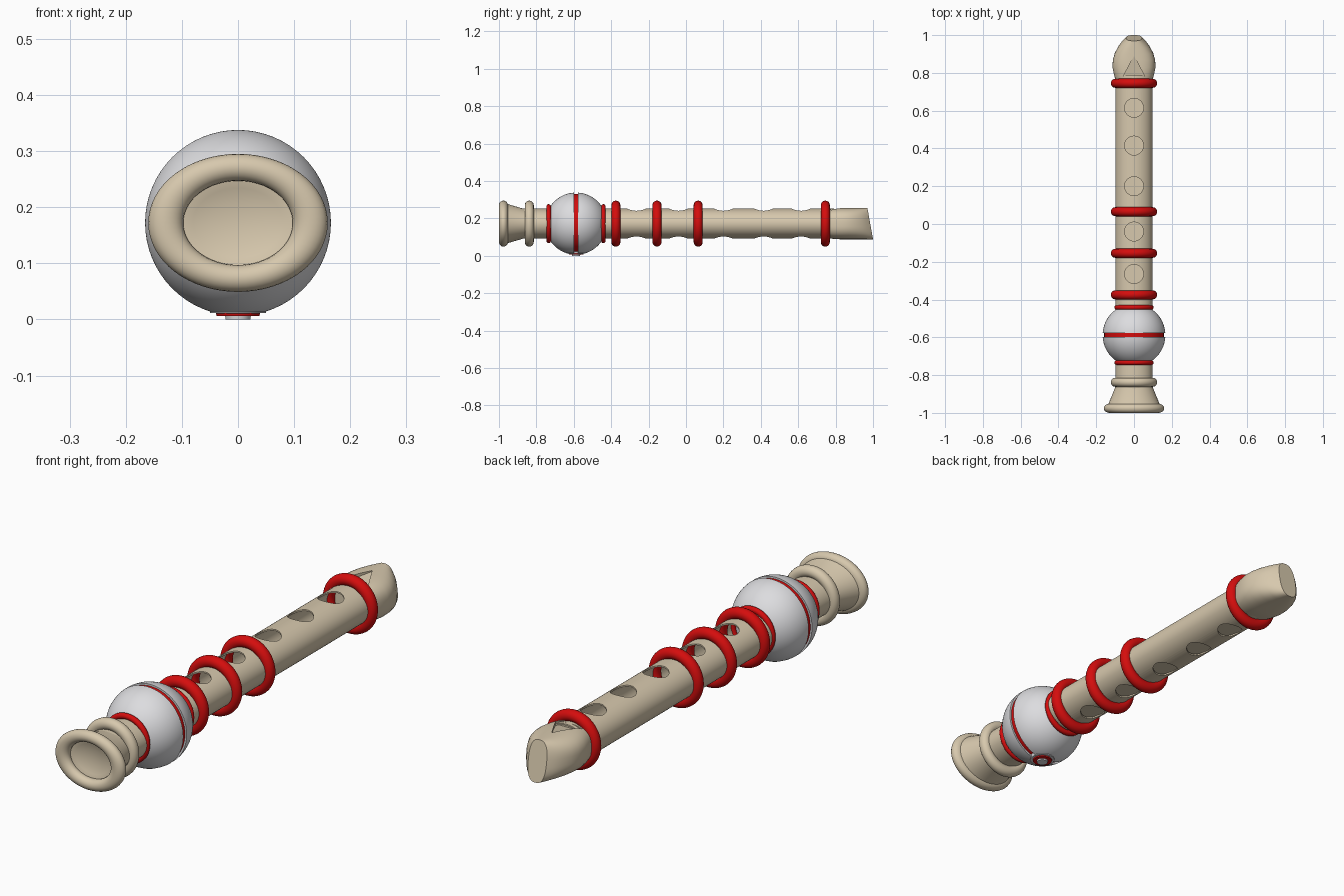
import bpy, bmesh, math
from mathutils import Matrix

if "Cube" in bpy.data.objects:
    bpy.data.objects.remove(bpy.data.objects["Cube"])

MID = 0.172      # height of the long axis
SIDES = 64


def material(name, rgb):
    m = bpy.data.materials.new(name)
    m.use_nodes = True
    m.diffuse_color = (*rgb, 1)
    m.node_tree.nodes["Principled BSDF"].inputs["Base Color"].default_value = (*rgb, 1)
    return m


BEIGE = material("beige wood", (0.68, 0.58, 0.42))
GREY = material("light grey", (0.72, 0.72, 0.74))
RED = material("red", (0.66, 0.004, 0.004))


def smooth(ob, angle=35):
    bpy.ops.object.select_all(action='DESELECT')
    ob.select_set(True)
    bpy.context.view_layer.objects.active = ob
    bpy.ops.object.shade_smooth_by_angle(angle=math.radians(angle))


def add_object(name, bm, mat):
    bmesh.ops.recalc_face_normals(bm, faces=bm.faces)
    me = bpy.data.meshes.new(name)
    bm.to_mesh(me)
    bm.free()
    me.materials.append(mat)
    ob = bpy.data.objects.new(name, me)
    bpy.context.collection.objects.link(ob)
    return ob


def loft(name, sections, mat, closed=False, power=1.0, slant=0.0):
    """Skin ellipses (y, half width, half height) along y."""
    bm = bmesh.new()
    rings = []
    for y, rx, rz in sections:
        ring = []
        for i in range(SIDES):
            a = math.tau * i / SIDES
            c, s = math.cos(a), math.sin(a)
            x = rx * math.copysign(abs(c) ** power, c)
            z = rz * math.copysign(abs(s) ** power, s)
            ring.append(bm.verts.new((x, y - slant * (z + rz) * max(0, y - 0.85), MID + z)))
        rings.append(ring)
    pairs = list(zip(rings, rings[1:]))
    if closed:
        pairs.append((rings[-1], rings[0]))
    else:
        bm.faces.new(rings[0])
        bm.faces.new(rings[-1])
    for a, b in pairs:
        for i in range(SIDES):
            j = (i + 1) % SIDES
            bm.faces.new((a[i], a[j], b[j], b[i]))
    ob = add_object(name, bm, mat)
    smooth(ob)
    return ob


def ring(name, y, mat, major=0.099, minor=0.024, widen=1.0):
    bpy.ops.mesh.primitive_torus_add(
        major_segments=64, minor_segments=20, major_radius=major, minor_radius=minor,
        location=(0, y, MID), rotation=(math.pi / 2, 0, 0))
    ob = bpy.context.object
    ob.name = name
    ob.scale.x = widen
    ob.data.materials.append(mat)
    smooth(ob)
    return ob


def cut(ob, cutter):
    mod = ob.modifiers.new("cut", 'BOOLEAN')
    mod.operation = 'DIFFERENCE'
    mod.solver = 'EXACT'
    mod.object = cutter
    bpy.context.view_layer.objects.active = ob
    bpy.ops.object.modifier_apply(modifier=mod.name)
    bpy.data.objects.remove(cutter)
    smooth(ob)


# Hollow oval tube with finger holes
tube = loft("tube", [(-0.87, 0.098, 0.08), (0.79, 0.098, 0.08),
                     (0.79, 0.092, 0.074), (-0.87, 0.092, 0.074)], BEIGE, closed=True)
bm = bmesh.new()
for y in (0.615, 0.415, 0.2, -0.04, -0.265):
    bmesh.ops.create_cone(bm, cap_ends=True, segments=40, radius1=0.05, radius2=0.05,
                          depth=0.4, matrix=Matrix.Translation((0, y, MID)))
cut(tube, add_object("hole_cutter", bm, BEIGE))

# Floor behind the lower holes
bm = bmesh.new()
bmesh.ops.create_cube(bm, size=1, matrix=Matrix.Translation((0, 0.18, 0.11))
                      @ Matrix.Diagonal((0.11, 1.05, 0.004, 1)))
add_object("tube_floor", bm, BEIGE)

# Rings along the tube
for i, y in enumerate((-0.375, -0.155, 0.065, 0.745)):
    ring(f"red_ring_{i + 1}", y, RED)

# Flared foot with a dished end
ring("foot_collar", -0.838, BEIGE)
ring("foot_rim", -0.976, BEIGE, widen=1.3)
loft("foot_flare", [(-0.84, 0.096, 0.078), (-0.87, 0.102, 0.08), (-0.972, 0.143, 0.11),
                    (-0.972, 0.11, 0.085), (-0.963, 0.08, 0.062),
                    (-0.957, 0.05, 0.038), (-0.954, 0.015, 0.012)], BEIGE)

# Ball in two halves with a red band in the groove
BALL_Y, BALL_R = -0.588, 0.166
for side, name in ((-1, "ball_front"), (1, "ball_back")):
    half = []
    for k in range(15):
        d = 0.011 + (0.142 - 0.011) * k / 14
        r = math.sqrt(BALL_R ** 2 - d ** 2)
        half.append((BALL_Y + side * d, r, r))
    loft(name, half, GREY)
    ring(name + "_trim", BALL_Y + side * 0.146, RED, major=0.092, minor=0.012)
loft("ball_band", [(BALL_Y - 0.012, 0.158, 0.158), (BALL_Y + 0.012, 0.158, 0.158)], RED)

# Button under the ball
for name, mat, r, low in (("button_seat", GREY, 0.058, 0.011),
                          ("button_surround", RED, 0.045, 0.006),
                          ("button", GREY, 0.026, 0.0)):
    bm = bmesh.new()
    bmesh.ops.create_cone(bm, cap_ends=True, segments=40, radius1=r * 0.85, radius2=r,
                          depth=0.03, matrix=Matrix.Translation((0, BALL_Y, low + 0.015)))
    smooth(add_object(name, bm, mat))

# Beak-shaped mouthpiece with a slanted tip
mouthpiece = loft("mouthpiece", [
    (0.75, 0.094, 0.076), (0.79, 0.106, 0.082), (0.83, 0.114, 0.084), (0.87, 0.112, 0.084),
    (0.91, 0.102, 0.084), (0.95, 0.083, 0.084), (0.98, 0.062, 0.084), (1.0, 0.042, 0.084)],
    BEIGE, power=0.75, slant=1.2)

# Wedge-shaped air window in the top
bm = bmesh.new()
left = [bm.verts.new(p) for p in ((-0.06, 0.775, 0.232), (-0.06, 0.775, 0.3), (0, 0.89, 0.3), (0, 0.89, 0.252))]
right = [bm.verts.new((0.06, 0.775, z)) for z in (0.232, 0.3)]
bm.faces.new(left)
bm.faces.new((right[0], right[1], left[2], left[3]))
bm.faces.new((left[0], left[1], right[1], right[0]))
bm.faces.new((left[1], left[2], right[1]))
bm.faces.new((left[0], right[0], left[3]))
cut(mouthpiece, add_object("window_cutter", bm, BEIGE))
